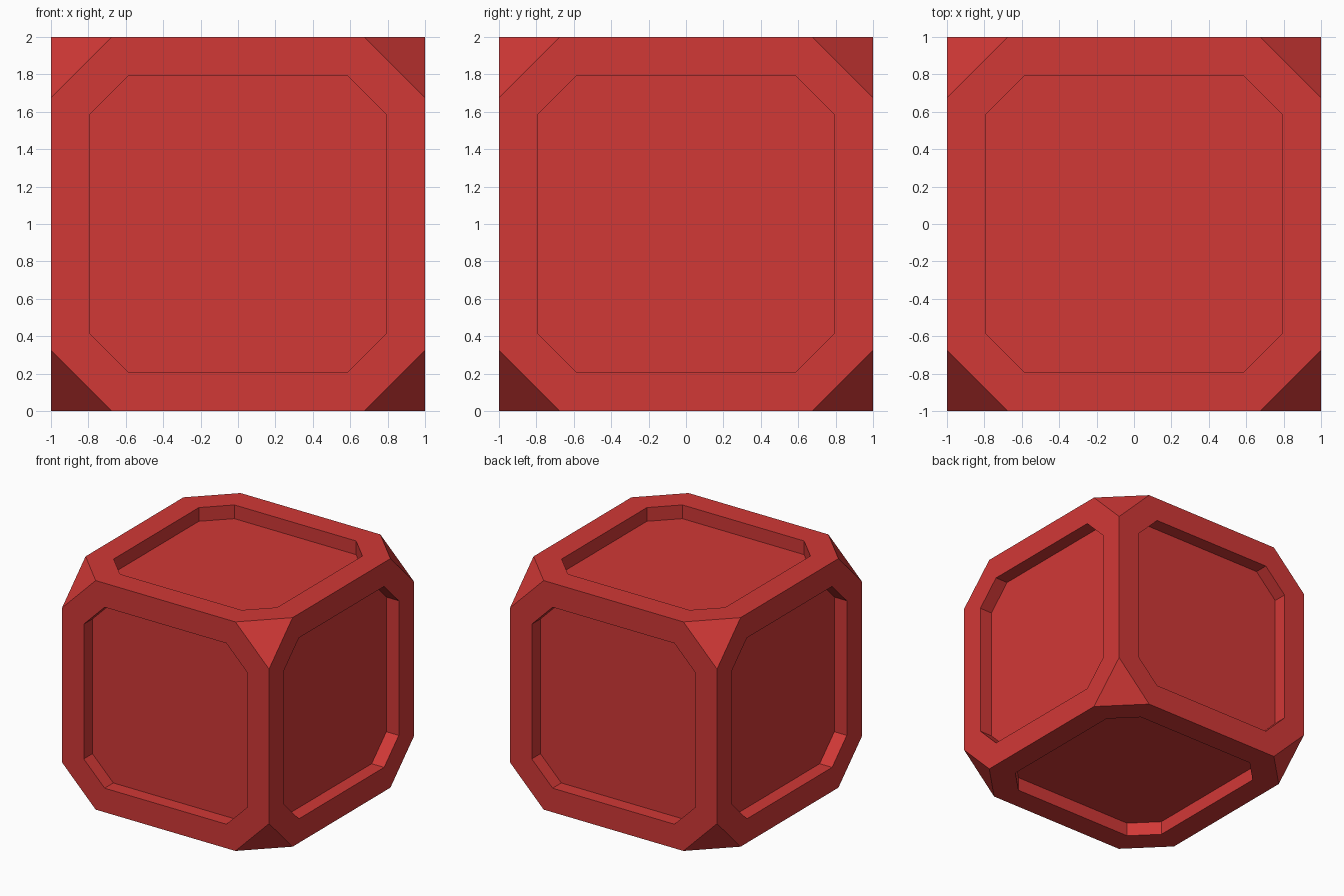
import bpy, bmesh
from itertools import product
from mathutils import Vector

if "Cube" in bpy.data.objects:
    bpy.data.objects.remove(bpy.data.objects["Cube"])

CUT, RIM, DEPTH = 0.325, 0.21, 0.12

bm = bmesh.new()

# Corner-cut cube: hull of the points where the cuts meet the edges
for axis in range(3):
    for signs in product((-1, 1), repeat=3):
        p = Vector(signs)
        p[axis] *= 1 - CUT
        bm.verts.new(p + Vector((0, 0, 1)))
bmesh.ops.convex_hull(bm, input=bm.verts[:])
bmesh.ops.dissolve_limit(bm, angle_limit=0.01, verts=bm.verts[:], edges=bm.edges[:])
bmesh.ops.recalc_face_normals(bm, faces=bm.faces[:])

# Octagonal recessed panel on every side
panels = [f for f in bm.faces if len(f.verts) == 8]
bmesh.ops.inset_individual(bm, faces=panels, thickness=RIM, use_even_offset=True)
for f in bmesh.ops.extrude_discrete_faces(bm, faces=panels)["faces"]:
    bmesh.ops.translate(bm, verts=f.verts[:], vec=-f.normal * DEPTH)

mesh = bpy.data.meshes.new("crate")
bm.normal_update()
bm.to_mesh(mesh)
bm.free()
crate = bpy.data.objects.new("crate", mesh)
bpy.context.collection.objects.link(crate)

# Red finish
red = bpy.data.materials.new("red")
red.diffuse_color = (0.64, 0.04, 0.037, 1)
red.use_nodes = True
red.node_tree.nodes["Principled BSDF"].inputs["Base Color"].default_value = red.diffuse_color
mesh.materials.append(red)
